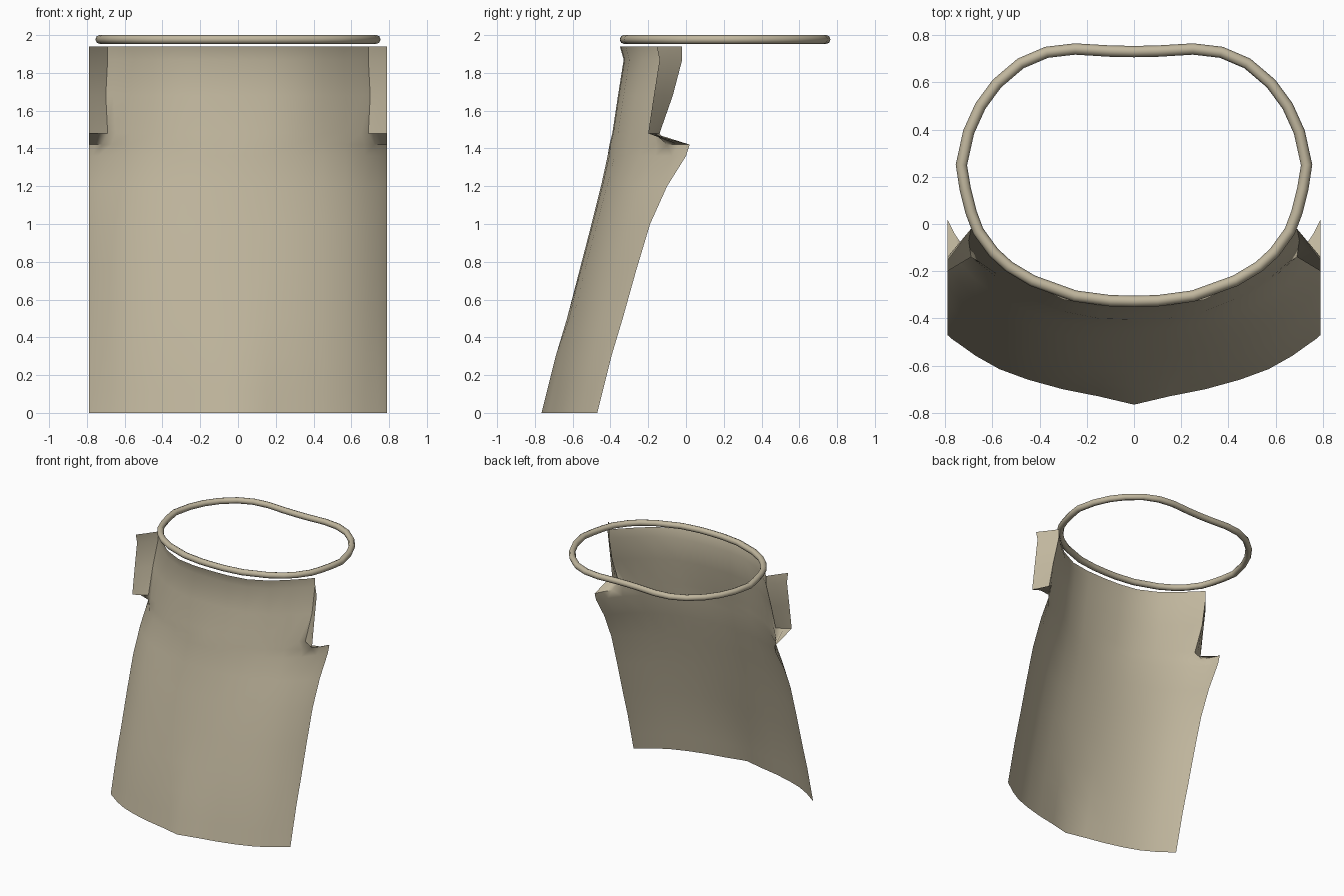
import bpy, bmesh, math
from mathutils import Vector

if "Cube" in bpy.data.objects:
    bpy.data.objects.remove(bpy.data.objects["Cube"])

cloth = bpy.data.materials.new("beige cloth")
cloth.diffuse_color = (0.53, 0.47, 0.34, 1)
cloth.use_nodes = True
cloth.node_tree.nodes["Principled BSDF"].inputs["Base Color"].default_value = cloth.diffuse_color


def make_object(name, bm, angle):
    mesh = bpy.data.meshes.new(name)
    bm.to_mesh(mesh)
    bm.free()
    mesh.materials.append(cloth)
    obj = bpy.data.objects.new(name, mesh)
    bpy.context.collection.objects.link(obj)
    bpy.ops.object.select_all(action='DESELECT')
    obj.select_set(True)
    bpy.context.view_layer.objects.active = obj
    bpy.ops.object.shade_smooth_by_angle(angle=math.radians(angle))
    return obj


def grid_faces(bm, rows, closed=False):
    for a, b in zip(rows, rows[1:] + (rows[:1] if closed else [])):
        n = len(a)
        for i in range(n if closed else n - 1):
            j = (i + 1) % n
            bm.faces.new((a[i], a[j], b[j], b[i]))


# Waist ring: a tube swept round a mirrored oval with a shallow dip at the back
half = [(0, -.327), (.1, -.325), (.25, -.305), (.43, -.24), (.53, -.18), (.595, -.12),
        (.66, -.03), (.69, .05), (.715, .15), (.731, .25), (.70, .39), (.65, .50),
        (.58, .595), (.48, .68), (.37, .727), (.25, .741), (.1, .732), (0, .73)]
path = [Vector((x, y, 1.977)) for x, y in half]
path += [Vector((-x, y, 1.977)) for x, y in half[-2:0:-1]]
bm = bmesh.new()
rings = []
for i, p in enumerate(path):
    tangent = path[(i + 1) % len(path)] - path[i - 1]
    out = Vector((tangent.y, -tangent.x, 0)).normalized()
    rings.append([bm.verts.new(p + 0.024 * (out * math.cos(a) + Vector((0, 0, math.sin(a)))))
                  for a in (k * math.tau / 8 for k in range(8))])
grid_faces(bm, rings, closed=True)
bmesh.ops.recalc_face_normals(bm, faces=bm.faces)
make_object("waist_ring", bm, 60)

# Hanging panel, lower part: front line, side edge and a bulge that blends upward
columns = [0, .15, .3, .45, .57, .67, .74, .77, .79]
hem_bulge = [0, .12, .22, .36, .51, .70, .87, .94, 1]
mid_bulge = [0, .02, .09, .23, .40, .61, .82, .92, 1]
levels = [(0, -.765, -.47), (.12, -.735, -.44), (.3, -.69, -.395), (.5, -.63, -.335),
          (.75, -.565, -.265), (1, -.5, -.19), (1.2, -.45, -.10), (1.36, -.415, 0)]
half_rows = []
for z, front, side in levels:
    t = min(1, z / .6)
    half_rows.append([(x, front + (side - front) * (h + (m - h) * t), z)
                      for x, h, m in zip(columns, hem_bulge, mid_bulge)])

# Upper part: the notch tip, then the panel hugs the ring and its side flaps fold outward
upper = [
    (1.42, [.57, .67, .72, .76, .79], [-.405, -.40, -.37, -.31, -.235, -.155, -.10, -.04, .02]),
    (1.48, [.57, .65, .69, .74, .79], [-.39, -.385, -.36, -.295, -.22, -.165, -.14, -.17, -.20]),
    (1.68, [.57, .66, .70, .745, .79], [-.36, -.355, -.33, -.265, -.18, -.11, -.07, -.12, -.17]),
    (1.87, [.56, .65, .69, .74, .79], [-.33, -.325, -.30, -.23, -.14, -.06, -.02, -.08, -.14]),
    (1.94, [.56, .65, .69, .74, .79], [-.35, -.345, -.32, -.245, -.15, -.065, -.02, -.09, -.155]),
]
for z, xs, ys in upper:
    half_rows.append([(x, y, z) for x, y in zip(columns[:4] + xs, ys)])

bm = bmesh.new()
rows = []
for row in half_rows:
    full = [(-x, y, z) for x, y, z in row[:0:-1]] + row
    rows.append([bm.verts.new(p) for p in full])
grid_faces(bm, rows)
make_object("hanging_panel", bm, 60)
